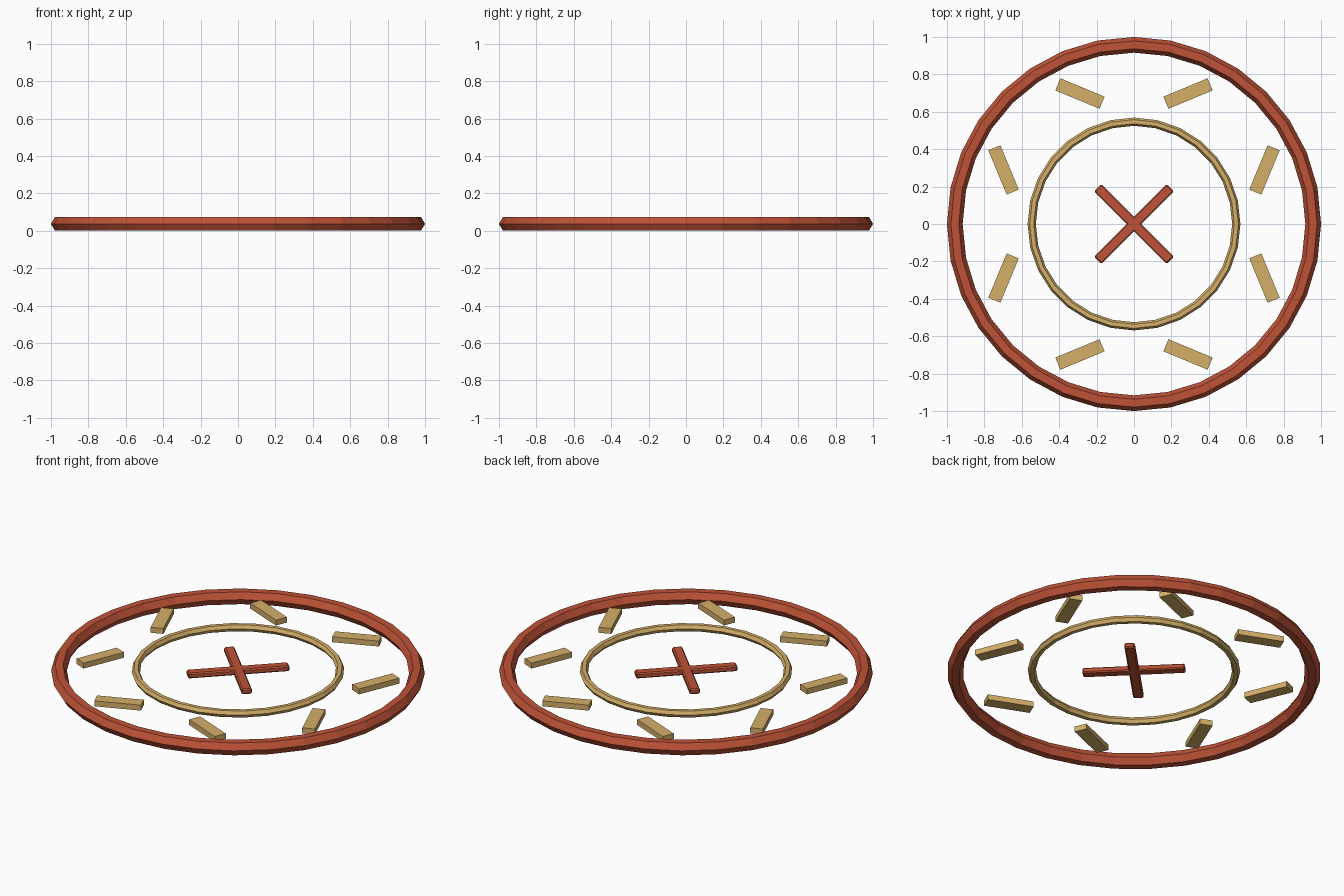
import bpy
from math import radians, cos, sin

if "Cube" in bpy.data.objects:
    bpy.data.objects.remove(bpy.data.objects["Cube"])


def material(name, rgb):
    m = bpy.data.materials.new(name)
    m.diffuse_color = (*rgb, 1)
    m.use_nodes = True
    m.node_tree.nodes["Principled BSDF"].inputs["Base Color"].default_value = m.diffuse_color
    return m


RED = material("red", (0.52, 0.085, 0.038))
TAN = material("tan", (0.66, 0.43, 0.14))


def ring(name, major, minor, segments, z, mat):
    bpy.ops.mesh.primitive_torus_add(
        major_radius=major, minor_radius=minor, major_segments=segments,
        minor_segments=6, location=(0, 0, z))
    ob = bpy.context.object
    ob.name = name
    ob.data.materials.append(mat)
    bpy.ops.object.shade_flat()
    return ob


def bar(name, size, loc, angle, mat, bevel=0):
    bpy.ops.mesh.primitive_cube_add(size=1, location=loc)
    ob = bpy.context.object
    ob.name = name
    ob.scale = size
    bpy.ops.object.transform_apply(location=False, rotation=False, scale=True)
    ob.rotation_euler.z = angle
    ob.data.materials.append(mat)
    if bevel:
        mod = ob.modifiers.new("bevel", 'BEVEL')
        mod.width = bevel
        mod.segments = 1
    return ob


# Two concentric rings with hexagonal cross-sections
ring("outer_ring", 0.958, 0.042, 32, 0.0365, RED)
ring("inner_ring", 0.547, 0.022, 28, 0.046, TAN)

# Eight marker bars between the rings, angled opposite to their position
for i in range(8):
    a = radians(22.5 + 45 * i)
    bar(f"marker_bar_{i + 1}", (0.256, 0.07, 0.032),
        (0.755 * cos(a), 0.755 * sin(a), 0.042), radians(90) - a, TAN)

# Central cross
for i, deg in enumerate((45, -45)):
    bar(f"cross_arm_{i + 1}", (0.55, 0.056, 0.032), (0, 0, 0.0455),
        radians(deg), RED, bevel=0.007)
